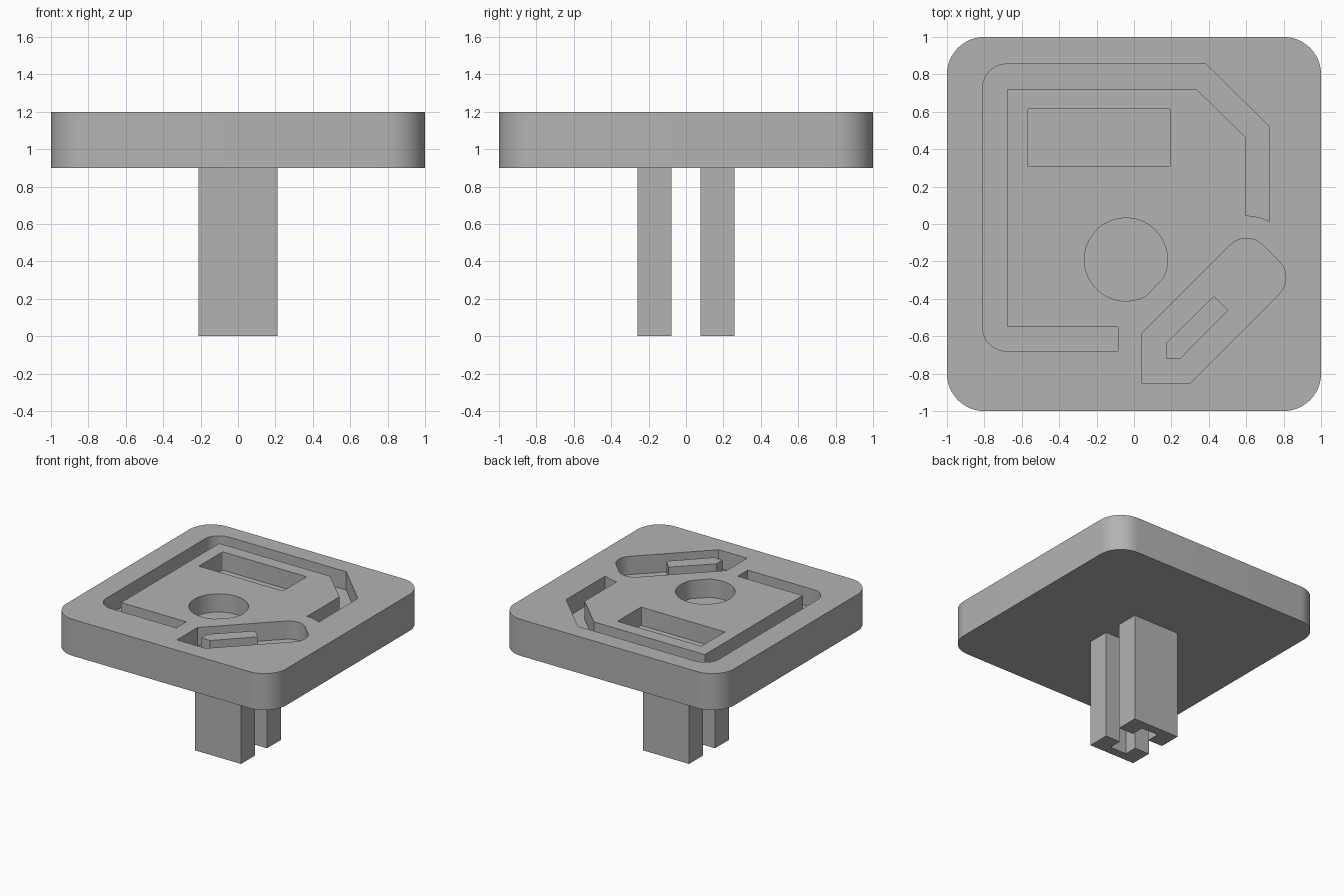
import bpy, bmesh, math
from mathutils import Vector

# Remove the default cube
if "Cube" in bpy.data.objects:
    bpy.data.objects.remove(bpy.data.objects["Cube"])

TOP, BASE, DEPTH = 1.2, 0.9, 0.15

# One plain grey
grey = bpy.data.materials.new("plain_grey")
grey.use_nodes = True
colour = (0.45, 0.45, 0.45, 1)
grey.diffuse_color = colour
grey.node_tree.nodes["Principled BSDF"].inputs["Base Color"].default_value = colour


def outline(corners, steps=12):
    """Corners are (x, y) or (x, y, radius); the latter become arcs."""
    result = []
    count = len(corners)
    for i, corner in enumerate(corners):
        p = Vector(corner[:2])
        if len(corner) == 2:
            result.append(p)
            continue
        r = corner[2]
        a = (Vector(corners[i - 1][:2]) - p).normalized()
        b = (Vector(corners[(i + 1) % count][:2]) - p).normalized()
        half = a.angle(b) / 2
        centre = p + (a + b).normalized() * r / math.sin(half)
        start = p + a * r / math.tan(half) - centre
        end = p + b * r / math.tan(half) - centre
        sweep = start.angle(end)
        for k in range(steps + 1):
            t = k / steps
            result.append(centre + (start * math.sin((1 - t) * sweep)
                                    + end * math.sin(t * sweep)) / math.sin(sweep))
    return result


def prism(name, points, low, high):
    """Extrude a flat outline between two heights."""
    bm = bmesh.new()
    face = bm.faces.new([bm.verts.new((p[0], p[1], low)) for p in points])
    grown = bmesh.ops.extrude_face_region(bm, geom=[face])["geom"]
    verts = [g for g in grown if isinstance(g, bmesh.types.BMVert)]
    bmesh.ops.translate(bm, verts=verts, vec=(0, 0, high - low))
    bmesh.ops.recalc_face_normals(bm, faces=bm.faces)
    mesh = bpy.data.meshes.new(name)
    bm.to_mesh(mesh)
    bm.free()
    mesh.materials.append(grey)
    obj = bpy.data.objects.new(name, mesh)
    bpy.context.collection.objects.link(obj)
    return obj


def activate(obj):
    bpy.ops.object.select_all(action='DESELECT')
    obj.select_set(True)
    bpy.context.view_layer.objects.active = obj


def carve(target, name, points):
    """Sink an outline into the top of the target."""
    cutter = prism(name, points, TOP - DEPTH, TOP + 0.1)
    cutter.hide_render = True
    activate(target)
    mod = target.modifiers.new(name, 'BOOLEAN')
    mod.operation, mod.solver, mod.object = 'DIFFERENCE', 'EXACT', cutter
    bpy.ops.object.modifier_apply(modifier=mod.name)
    bpy.data.objects.remove(cutter)


# Cap plate with rounded corners
plate = prism("cap_plate", outline([(-1, -1, .2), (1, -1, .2), (1, 1, .2), (-1, 1, .2)]), BASE, TOP)

# Frame groove around the plate
carve(plate, "frame_groove", outline([
    (-.085, -.55), (-.677, -.55), (-.677, .723), (.332, .723), (.597, .463),
    (.597, .045), (.635, .043), (.68, .033), (.725, .013), (.725, .52),
    (.385, .855), (-.81, .855, .13), (-.81, -.68, .13), (-.085, -.68)]))

# Rectangular window recess
carve(plate, "window_recess", outline([
    (-.57, .308, .008), (.193, .308, .008), (.193, .615, .008), (-.57, .615, .008)], 3))

# Round recess with one flat side
first, last = math.radians(-27), math.radians(298)
arc = [first + (last - first) * k / 56 for k in range(57)]
carve(plate, "round_recess", [(-.043 + .222 * math.cos(a), -.19 + .222 * math.sin(a)) for a in arc])

# Pencil recess
carve(plate, "pencil_recess", outline([
    (.04, -.586), (.04, -.85), (.30, -.85), (.863, -.287, .124), (.602, -.026, .124)]))

# Raised pencil core inside the recess
prism("pencil_core", [(.17, -.638), (.17, -.718), (.25, -.718), (.503, -.462), (.428, -.385)],
      TOP - DEPTH, TOP)

# Stem: two notched legs with a slot between them
leg = [(-.21, .26), (-.21, .077), (-.075, .077), (-.075, .185),
       (.075, .185), (.075, .077), (.21, .077), (.21, .26)]
for name, side in (("back_stem_leg", 1), ("front_stem_leg", -1)):
    prism(name, [(x, y * side) for x, y in leg], 0, BASE)

# Smooth the rounded walls only
activate(plate)
bpy.ops.object.shade_smooth_by_angle(angle=math.radians(25))
